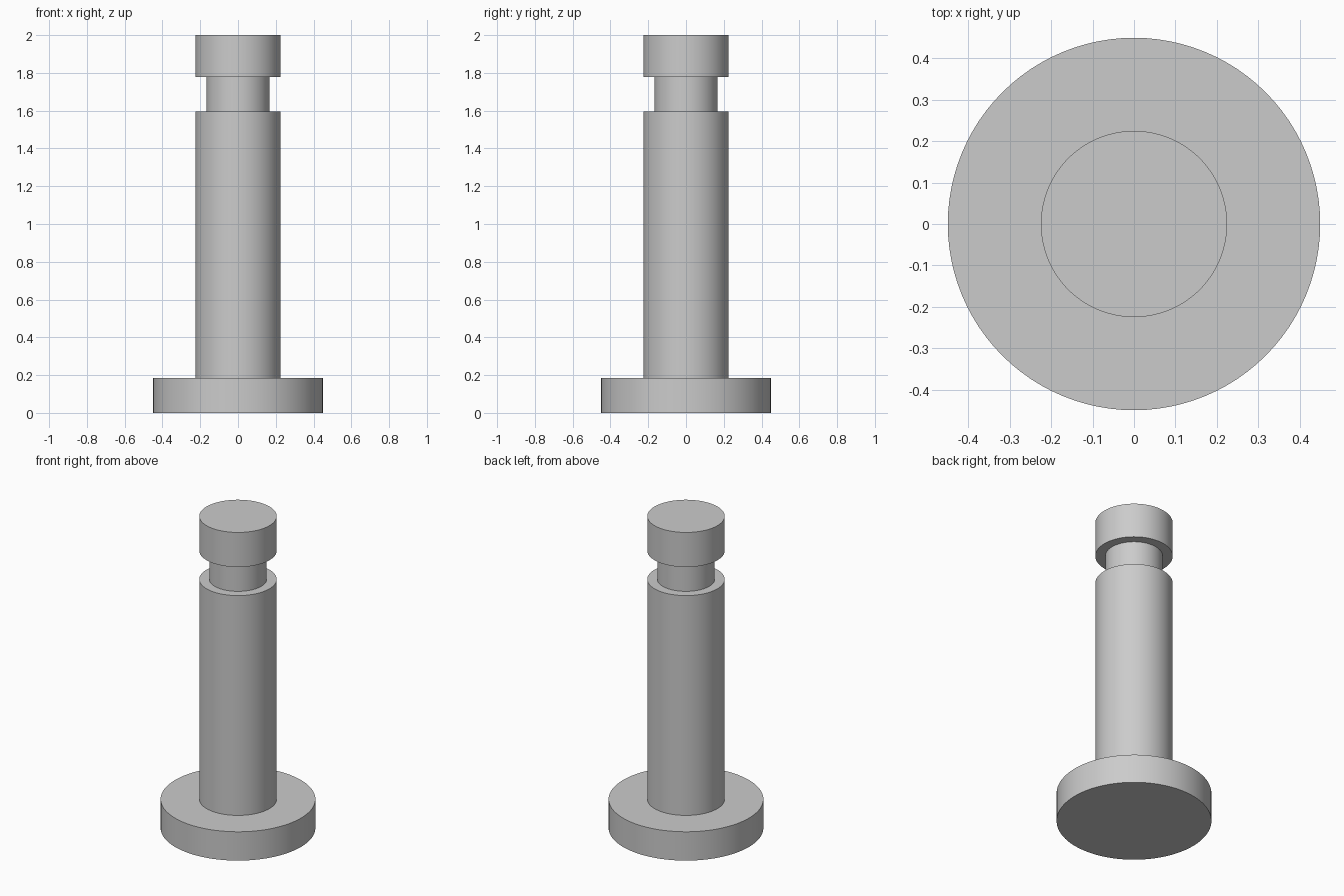
import bpy
import bmesh
import math

cube = bpy.data.objects.get("Cube")
if cube:
    bpy.data.objects.remove(cube, do_unlink=True)

SEGMENTS = 96
BASE_R, SHAFT_R, GROOVE_R = 0.45, 0.225, 0.167
BASE_TOP, GROOVE_LOW, GROOVE_HIGH, TOP = 0.185, 1.595, 1.778, 2.0

# Plain grey metal
steel = bpy.data.materials.new("grey_steel")
steel.use_nodes = True
colour = (0.6, 0.6, 0.6, 1)
steel.diffuse_color = colour
steel.node_tree.nodes["Principled BSDF"].inputs["Base Color"].default_value = colour

# Half profile of the flanged pin: flange, shaft, groove, head
profile = [
    (BASE_R, 0), (BASE_R, BASE_TOP),
    (SHAFT_R, BASE_TOP), (SHAFT_R, GROOVE_LOW),
    (GROOVE_R, GROOVE_LOW), (GROOVE_R, GROOVE_HIGH),
    (SHAFT_R, GROOVE_HIGH), (SHAFT_R, TOP),
]

# Turn the profile into closed rings, bridge them and cap both ends
bm = bmesh.new()
rings = []
for radius, z in profile:
    angles = [math.tau * i / SEGMENTS for i in range(SEGMENTS)]
    rings.append([bm.verts.new((radius * math.cos(a), radius * math.sin(a), z))
                  for a in angles])
for low, high in zip(rings, rings[1:]):
    for i in range(SEGMENTS):
        j = (i + 1) % SEGMENTS
        bm.faces.new((low[i], low[j], high[j], high[i]))
bm.faces.new(rings[0][::-1])
bm.faces.new(rings[-1])

mesh = bpy.data.meshes.new("flanged_pin")
bm.to_mesh(mesh)
bm.free()
mesh.materials.append(steel)
pin = bpy.data.objects.new("flanged_pin", mesh)
bpy.context.collection.objects.link(pin)

# Smooth walls with crisp rims
bpy.ops.object.select_all(action="DESELECT")
pin.select_set(True)
bpy.context.view_layer.objects.active = pin
bpy.ops.object.shade_smooth_by_angle(angle=math.radians(30))
